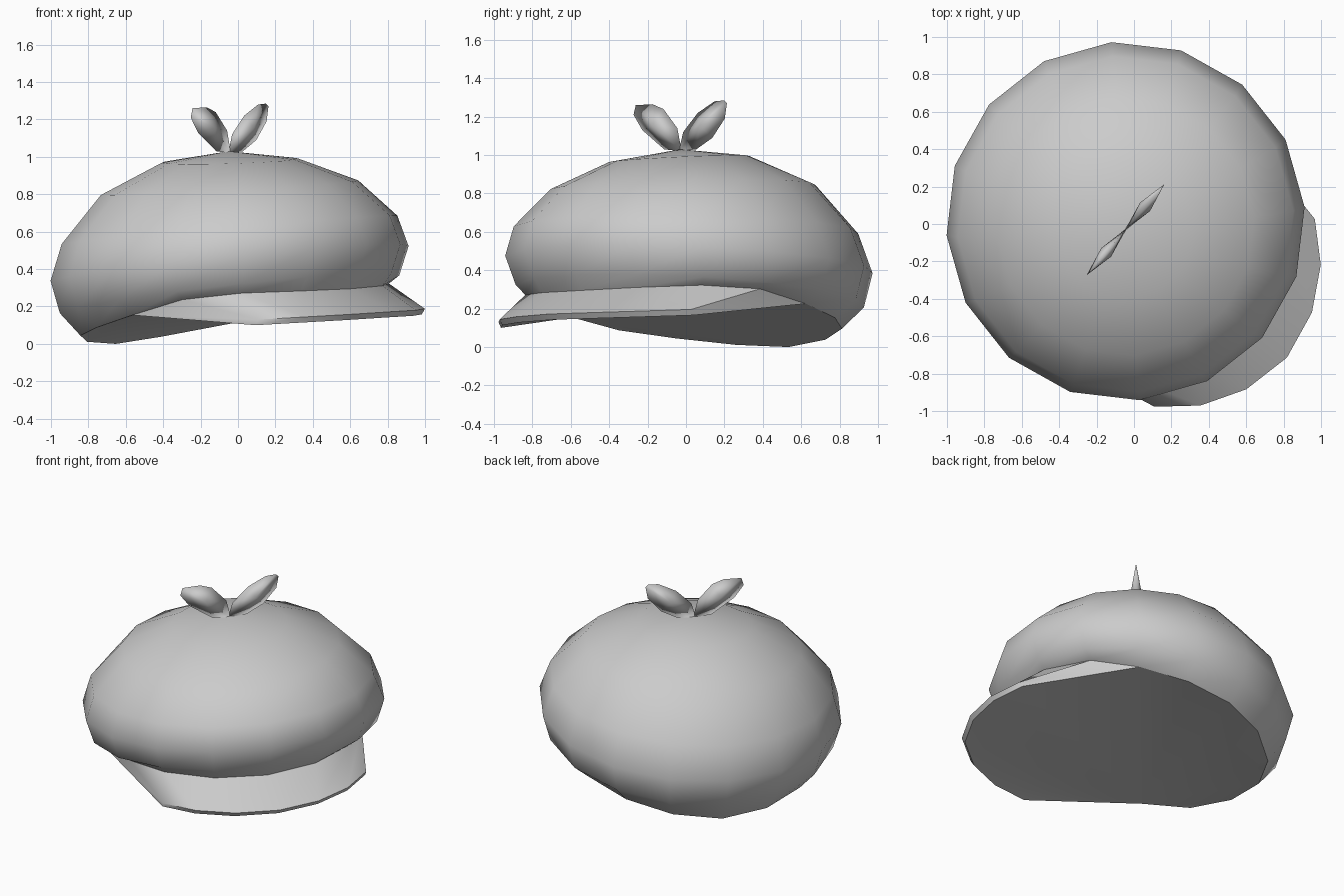
import bpy, bmesh
from math import sin, cos, radians
from mathutils import Vector

if "Cube" in bpy.data.objects:
    bpy.data.objects.remove(bpy.data.objects["Cube"], do_unlink=True)

grey = bpy.data.materials.new("plain_grey")
grey.use_nodes = True
COLOUR = (0.6, 0.6, 0.6, 1)
grey.diffuse_color = COLOUR
grey.node_tree.nodes["Principled BSDF"].inputs["Base Color"].default_value = COLOUR

SIDES = 16
FACING = -40.5            # direction the brim points, in degrees
CENTRE = Vector((-0.045, 0.015, 0))


def angle(k):
    return radians(FACING - k * 360 / SIDES)


def face(bm, *verts):
    """Add a face, skipping corners that coincide."""
    bm.faces.new(list(dict.fromkeys(verts)))


def finish(bm, name, sharp):
    bmesh.ops.recalc_face_normals(bm, faces=bm.faces)
    mesh = bpy.data.meshes.new(name)
    bm.to_mesh(mesh)
    bm.free()
    mesh.materials.append(grey)
    mesh.shade_smooth()
    mesh.set_sharp_from_angle(angle=radians(sharp))
    obj = bpy.data.objects.new(name, mesh)
    bpy.context.collection.objects.link(obj)


# Rim: (radius, height) from the front corner round to the back one
RIM = [(0.86, 0.295), (0.86, 0.297), (0.855, 0.297), (0.815, 0.27), (0.8, 0.19),
       (0.8, 0.12), (0.8, 0.07), (0.8, 0.025), (0.8, 0)]
rim_points = []
for k in range(SIDES):
    r, z = RIM[min(k, SIDES - k)]
    z = max(z - 0.036 * sin(radians(k * 360 / SIDES)), 0)
    rim_points.append(CENTRE + Vector((r * cos(angle(k)), r * sin(angle(k)), z)))

# Cap dome: tilted rings (radius, y centre, height, slope in x, slope in y)
RINGS = [(0.365, -0.035, 0.98, 0.03, 0.045), (0.69, -0.015, 0.835, 0.055, 0.02),
         (0.9, 0, 0.61, 0.085, -0.015), (0.96, 0.015, 0.43, 0.1, -0.04),
         (0.91, 0.02, 0.265, 0.116, -0.055)]
bm = bmesh.new()
loops = []
for r, cy, z, sx, sy in RINGS:
    loop = []
    for k in range(SIDES):
        x, y = r * cos(angle(k)), r * sin(angle(k))
        loop.append(bm.verts.new((CENTRE.x + x, cy + y, z + sx * x + sy * y)))
    loops.append(loop)
loops.append([bm.verts.new(p) for p in rim_points])
apex = bm.verts.new((-0.05, -0.03, 1.03))
for k in range(SIDES):
    n = (k + 1) % SIDES
    face(bm, apex, loops[0][k], loops[0][n])
    for a, b in zip(loops, loops[1:]):
        face(bm, a[k], b[k], b[n], a[n])
finish(bm, "cap_dome", 80)

# Brim: outer edge (forward, sideways) from the middle outwards, mirrored
EDGE = [(1.115, 0), (1.06, 0.27), (0.93, 0.495), (0.747, 0.66)]
brim_centre = Vector((-0.03, 0.01, 0))
forward = Vector((cos(radians(FACING)), sin(radians(FACING)), 0))
side = Vector((forward.y, -forward.x, 0))
bm = bmesh.new()
rim = [bm.verts.new(p) for p in rim_points]
upper, lower = {}, {}
for k in range(-3, 4):
    u, v = EDGE[abs(k)]
    p = brim_centre + forward * u + side * (v if k > 0 else -v)
    p.z = 0.172 - 0.011 * k - 0.003 * abs(k)
    upper[k] = bm.verts.new(p)
    lower[k] = bm.verts.new(p - forward * 0.02 - Vector((0, 0, 0.03)))
for k in (-4, 4):
    upper[k] = lower[k] = rim[k]
for k in range(-4, 4):
    face(bm, rim[k], rim[k + 1], upper[k + 1], upper[k])
    face(bm, upper[k], upper[k + 1], lower[k + 1], lower[k])

# Underside: a fan from the brim's right corner across to the whole outline
outline = [lower[k] for k in range(3, -5, -1)] + [rim[k] for k in range(11, 4, -1)]
for a, b in zip(outline, outline[1:]):
    face(bm, rim[4], a, b)
finish(bm, "brim_and_underside", 52)

# Leaves: flat outlines (along, height) with a raised middle on both faces
LEAVES = {
    "right_leaf": [(0.01, 1.02), (-0.11, 1.03), (-0.26, 1.13), (-0.32, 1.21), (-0.305, 1.26),
                   (-0.19, 1.265), (-0.115, 1.24), (-0.02, 1.14)],
    "left_leaf": [(-0.01, 1.02), (0.02, 1.12), (0.12, 1.22), (0.235, 1.28), (0.3, 1.285),
                  (0.32, 1.27), (0.305, 1.19), (0.22, 1.09), (0.11, 1.03)]}
along = Vector((cos(radians(49.5)), sin(radians(49.5)), 0))
across = Vector((-along.y, along.x, 0))
base = Vector((-0.045, -0.03, 0))
for name, points in LEAVES.items():
    bm = bmesh.new()
    ring = [bm.verts.new(base + along * s + Vector((0, 0, z))) for s, z in points]
    middle = base + along * (0.16 if points[2][0] > 0 else -0.16) + Vector((0, 0, 1.155))
    for offset in (0.035, -0.035):
        m = bm.verts.new(middle + across * offset)
        for a, b in zip(ring, ring[1:] + ring[:1]):
            face(bm, a, b, m)
    finish(bm, name, 180)
